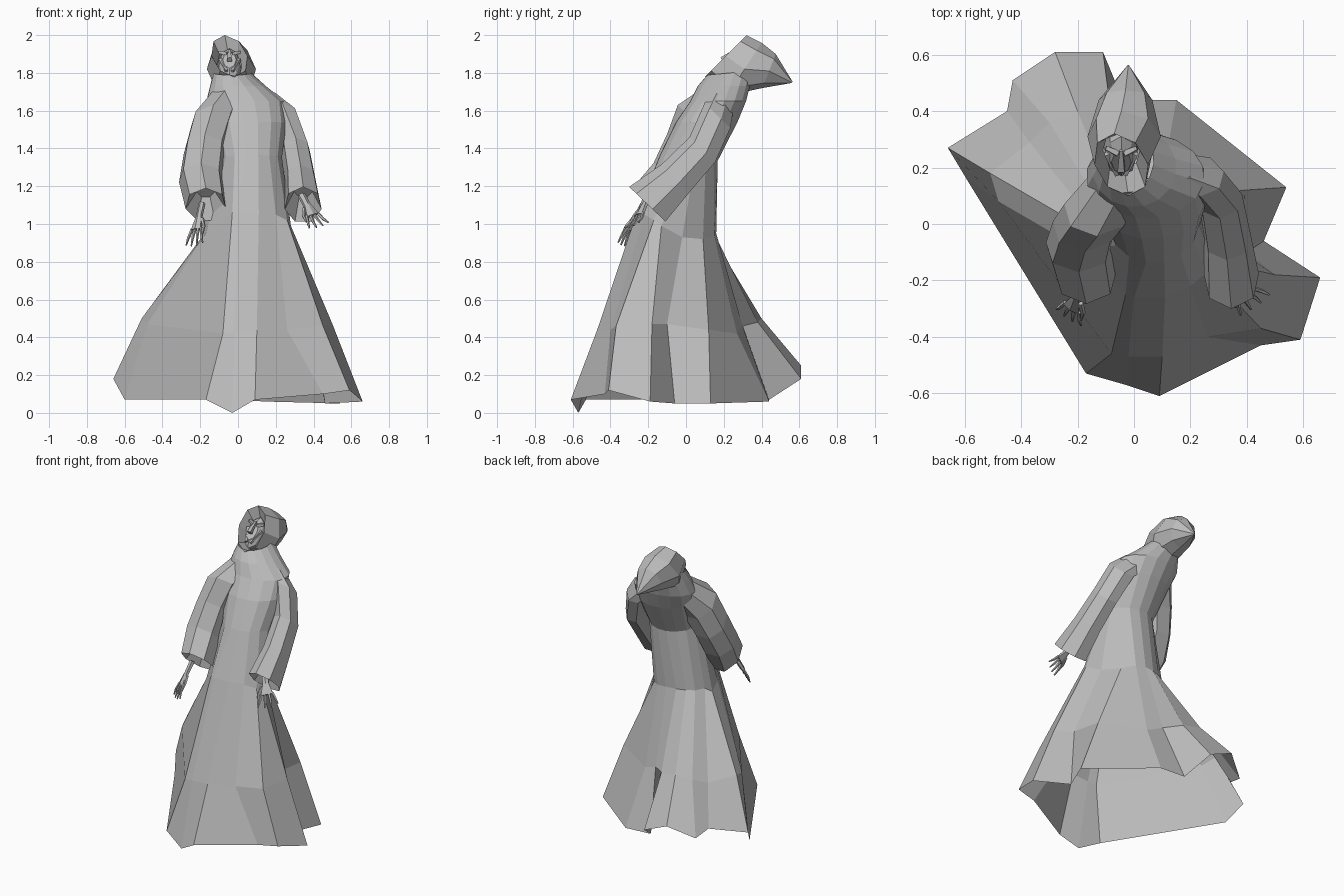
import bpy, bmesh
from math import sin, cos, pi, radians
from mathutils import Vector

if "Cube" in bpy.data.objects:
    bpy.data.objects.remove(bpy.data.objects["Cube"])

grey = bpy.data.materials.new("cloth grey")
grey.use_nodes = True
grey.diffuse_color = (0.5, 0.5, 0.5, 1)
grey.node_tree.nodes["Principled BSDF"].inputs["Base Color"].default_value = grey.diffuse_color


def make_object(name, bm):
    bmesh.ops.recalc_face_normals(bm, faces=bm.faces)
    mesh = bpy.data.meshes.new(name)
    bm.to_mesh(mesh)
    bm.free()
    mesh.materials.append(grey)
    obj = bpy.data.objects.new(name, mesh)
    bpy.context.collection.objects.link(obj)
    return obj


def loft(bm, rings, cap_start=False, cap_end=False):
    """Skin a list of equal-length point rings with quads."""
    rows = [[bm.verts.new(p) for p in ring] for ring in rings]
    n = len(rows[0])
    for a, b in zip(rows, rows[1:]):
        for i in range(n):
            j = (i + 1) % n
            bm.faces.new((a[i], a[j], b[j], b[i]))
    if cap_start:
        bm.faces.new(rows[0])
    if cap_end:
        bm.faces.new(rows[-1])


def oval(centre, u, v, n):
    """Ring about a centre, u is the up half-axis, v the side half-axis."""
    c, u, v = Vector(centre), Vector(u), Vector(v)
    return [c + u * cos(2 * pi * i / n) + v * sin(2 * pi * i / n) for i in range(n)]


def tube(bm, path, radii, n=5):
    """Closed tapered tube along a path."""
    path = [Vector(p) for p in path]
    axis = (path[-1] - path[0]).normalized()
    side = axis.orthogonal().normalized()
    up = axis.cross(side)
    loft(bm, [oval(p, up * r, side * r, n) for p, r in zip(path, radii)], True, True)


# Robe: ragged hem, folded skirt and a body leaning backwards
hem = (
    (-.17, -.53, .07), (-.03, -.57, 0), (.09, -.61, .07), (.45, -.43, .1),
    (.59, -.41, .12), (.66, -.19, .06), (.46, -.06, .05), (.54, .13, .05),
    (.15, .44, .06), (-.04, .44, .07), (-.11, .61, .18), (-.28, .61, .25),
    (-.43, .51, .17), (-.45, .4, .2), (-.66, .27, .18), (-.6, .17, .07))
knee = (
    (-.08, -.46, .42), (-.02, -.47, .43), (.1, -.47, .44), (.26, -.4, .44),
    (.45, -.37, .46), (.5, -.18, .47), (.4, -.1, .47), (.39, .12, .44),
    (.12, .27, .42), (.02, .3, .46), (-.08, .38, .48), (-.2, .4, .5),
    (-.3, .36, .48), (-.37, .29, .45), (-.51, .18, .5), (-.48, .08, .47))
waist = (
    (-.03, -.25, 1.06), (0, -.26, 1.06), (.11, -.26, 1.06), (.2, -.22, 1.05),
    (.26, -.17, 1.02), (.28, -.13, .99), (.25, -.02, .93), (.18, .09, .92),
    (.11, .15, .94), (.04, .16, .95), (-.03, .15, .95), (-.09, .13, .95),
    (-.14, .1, .95), (-.17, .04, .95), (-.2, 0, .92), (-.17, -.1, .95))


def body_ring(z, cx, cy, rx, ry, tilt):
    ring = []
    for i in range(len(hem)):
        a = radians(-122) + 2 * pi * i / len(hem)
        ring.append(Vector((cx + rx * cos(a), cy + ry * sin(a), z + tilt * ry * sin(a))))
    return ring


bm = bmesh.new()
loft(bm, [
    hem, knee, waist,
    body_ring(1.35, .07, .015, .165, .155, -.1),
    body_ring(1.54, .06, .11, .2, .165, 0),
    body_ring(1.65, .04, .17, .21, .15, 0),
    body_ring(1.73, .0, .2, .15, .14, 0),
    body_ring(1.8, -.03, .23, .1, .12, .1)])
make_object("robe", bm)

# Hood: open towards the front and top, drawn to a point at the back
bm = bmesh.new()
loft(bm, [
    oval((-.045, .26, 1.84), (-.01, .06, .08), (.065, 0, 0), 8),
    oval((-.045, .21, 1.89), (-.025, .11, .11), (.095, 0, 0), 8),
    oval((-.035, .31, 1.82), (-.01, .09, .14), (.13, 0, 0), 8),
    oval((-.03, .44, 1.81), (0, .035, .09), (.095, 0, 0), 8),
    oval((-.02, .56, 1.75), (0, .004, .004), (.004, 0, 0), 8)], False, True)
make_object("hood", bm)

# Face: gaunt head tipped back inside the hood
bm = bmesh.new()
loft(bm, [
    oval((-.045, .3, 1.81), (0, .08, .09), (.065, 0, 0), 8),
    oval((-.045, .24, 1.85), (0, .07, .08), (.055, 0, 0), 8),
    oval((-.045, .22, 1.87), (0, .04, .045), (.035, 0, 0), 8)], True, True)
tube(bm, [(-.045, .26, 1.92), (-.045, .19, 1.87)], [.008, .018], 4)
for s in (-1, 1):
    tube(bm, [(-.045 + s * .012, .25, 1.9), (-.045 + s * .055, .27, 1.91)], [.014, .01], 4)
    tube(bm, [(-.045 + s * .05, .25, 1.87), (-.045 + s * .015, .175, 1.81)], [.014, .01], 4)
make_object("face", bm)


# Sleeves: rows are centre x, y, z, half width, half depth
def sleeve(name, rows):
    rings = [oval((x, y, z), (0, -.72 * d, .69 * d), (w, 0, 0), 7)
             for x, y, z, w, d in rows]
    x, y, z, w, d = rows[-1]
    # the cuff turns back inside to the wrist
    rings.append(oval((x, y + .06, z + .08), (0, -.04, .04), (.05, 0, 0), 7))
    bm = bmesh.new()
    loft(bm, rings, True, True)
    make_object(name, bm)


sleeve("left_sleeve", [
    (.12, .2, 1.66, .1, .08), (.235, .17, 1.57, .085, .1), (.305, .09, 1.39, .08, .1),
    (.33, -.05, 1.24, .085, .11), (.345, -.2, 1.1, .1, .14)])
sleeve("right_sleeve", [
    (-.05, .17, 1.67, .1, .09), (-.13, .05, 1.54, .12, .13), (-.175, -.01, 1.39, .115, .125),
    (-.195, -.085, 1.24, .12, .12), (-.17, -.19, 1.1, .11, .13)])


# Hands: flat palm, four bent fingers and a thumb
def hand(name, wrist, reach, spread):
    wrist, reach, spread = Vector(wrist), Vector(reach), Vector(spread)
    flat = reach.cross(spread).normalized()
    bm = bmesh.new()
    loft(bm, [
        oval(wrist - reach * .5, flat * .018, spread * .5, 6),
        oval(wrist, flat * .016, spread * .5, 6),
        oval(wrist + reach * .5, flat * .014, spread, 6)], True, True)
    for i in range(4):
        k = i / 1.5 - 1
        root = wrist + reach * .45 + spread * k * .8
        knuckle = root + reach * .32 + spread * k * .35
        tip = knuckle + reach * (.34 - .1 * abs(k)) + spread * k * .3 + flat * .008
        tube(bm, [root, knuckle, tip], [.009, .008, .004])
    base = wrist + reach * .1 - spread * .6
    tube(bm, [base, base + reach * .3 - spread * .6, base + reach * .6 - spread * .7],
         [.011, .009, .005])
    make_object(name, bm)


hand("left_hand", (.365, -.22, 1.1), (.06, -.06, -.11), (.035, .025, .01))
hand("right_hand", (-.205, -.26, 1.04), (-.03, -.075, -.14), (-.03, .02, -.005))
